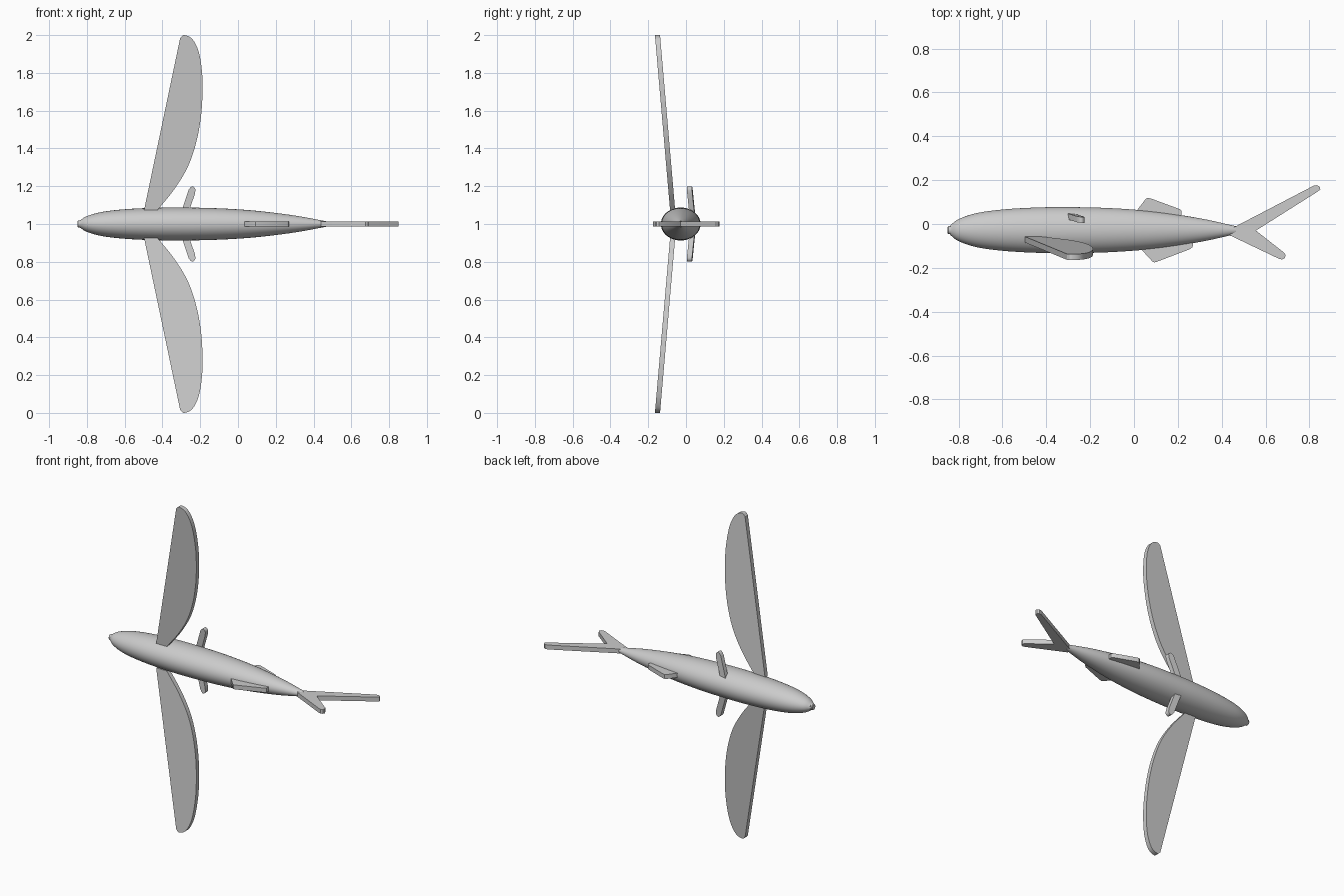
import bpy, bmesh, math
from mathutils import Vector

if "Cube" in bpy.data.objects:
    bpy.data.objects.remove(bpy.data.objects["Cube"])

CY, CZ = -0.028, 1.0      # body axis


def spline(pts, n=6):
    """Catmull-Rom curve through 2D points."""
    p = [Vector(q) for q in pts]
    p = [2 * p[0] - p[1]] + p + [2 * p[-1] - p[-2]]
    out = []
    for a, b, c, d in zip(p, p[1:], p[2:], p[3:]):
        for i in range(n):
            t = i / n
            out.append(0.5 * (2 * b + (c - a) * t + (2 * a - 5 * b + 4 * c - d) * t * t
                              + (3 * b - a - 3 * c + d) * t ** 3))
    return out + [p[-2]]


def finish(bm, name):
    bmesh.ops.recalc_face_normals(bm, faces=bm.faces)
    me = bpy.data.meshes.new(name)
    bm.to_mesh(me)
    bm.free()
    ob = bpy.data.objects.new(name, me)
    bpy.context.collection.objects.link(ob)
    bpy.ops.object.select_all(action='DESELECT')
    bpy.context.view_layer.objects.active = ob
    ob.select_set(True)
    bpy.ops.object.shade_smooth_by_angle(angle=math.radians(35))
    return ob


def loft(name, profile, flat, sides=48):
    """Elliptical rings along x; flat = z radius / y radius."""
    bm = bmesh.new()
    rings = []
    for x, r in profile:
        rings.append([bm.verts.new((x, CY + r * math.cos(a), CZ + flat * r * math.sin(a)))
                      for a in (2 * math.pi * i / sides for i in range(sides))])
    for r0, r1 in zip(rings, rings[1:]):
        for i in range(sides):
            j = (i + 1) % sides
            bm.faces.new((r0[i], r0[j], r1[j], r1[i]))
    bm.faces.new(rings[0])
    bm.faces.new(rings[-1])
    return finish(bm, name)


def plate(name, outline, place, thick):
    """Flat slab: place maps 2D points to 3D, thick is the thickness vector."""
    bm = bmesh.new()
    half = Vector(thick) / 2
    lo, hi = ([bm.verts.new(Vector(place(*p)) + s * half) for p in outline] for s in (-1, 1))
    bm.faces.new(lo)
    bm.faces.new(hi)
    for i in range(len(lo)):
        j = (i + 1) % len(lo)
        bm.faces.new((lo[i], lo[j], hi[j], hi[i]))
    return finish(bm, name)


# Spindle body and small mouth
loft("body", spline([(-0.838, 0.022), (-0.8, 0.05), (-0.72, 0.077), (-0.6, 0.094), (-0.45, 0.103),
                     (-0.3, 0.105), (-0.1, 0.1), (0.1, 0.084), (0.3, 0.054), (0.465, 0.018)]), 0.83)
loft("mouth", [(-0.85, 0.014), (-0.846, 0.018), (-0.83, 0.02), (-0.82, 0.02)], 1.0, 24)

# Outlines as (x, distance from mid plane)
wing = [(-0.497, 0.075)] + spline([
    (-0.306, 0.985), (-0.285, 1.0), (-0.24, 0.977), (-0.205, 0.9), (-0.188, 0.77), (-0.19, 0.64),
    (-0.203, 0.52), (-0.23, 0.4), (-0.272, 0.29), (-0.34, 0.18), (-0.425, 0.075)])
pelvic = [(-0.312, 0.03)] + spline([(-0.262, 0.18), (-0.25, 0.195), (-0.237, 0.198), (-0.226, 0.185),
                                    (-0.228, 0.16)], 3) + [(-0.272, 0.03)]

# Paired wings and pelvic fins, mirrored up and down
for side, s in (("upper", 1), ("lower", -1)):
    plate(side + "_wing", wing,
          lambda x, d: (x, -0.071 - (d - 0.075) * 0.0865, CZ + s * d), (0, 0.027, 0))
    plate(side + "_pelvic_fin", pelvic,
          lambda x, d: (x, 0.028 - (x + 0.265) * 0.1 - (d - 0.1) * 0.07, CZ + s * d), (0, 0.027, 0))

# Fins on the mid plane, outlines as (x, y)
midplane = {
    "dorsal_fin": [(-0.02, 0.02), (0.012, 0.06), (0.053, 0.114), (0.062, 0.119), (0.078, 0.116),
                   (0.208, 0.068), (0.216, 0.06), (0.217, 0.045), (0.2, 0.0)],
    "anal_fin": [(0.0, -0.08), (0.035, -0.118), (0.083, -0.17), (0.093, -0.175), (0.105, -0.172),
                 (0.257, -0.114), (0.267, -0.105), (0.27, -0.09), (0.24, -0.04)],
    "tail_fin": [(0.43, -0.03), (0.465, -0.01), (0.82, 0.175), (0.835, 0.177), (0.847, 0.17),
                 (0.85, 0.158), (0.838, 0.148), (0.556, -0.03), (0.685, -0.131), (0.692, -0.142),
                 (0.687, -0.156), (0.675, -0.162), (0.66, -0.158), (0.44, -0.053)],
}
for name, outline in midplane.items():
    plate(name, outline, lambda x, y: (x, y, CZ), (0, 0, 0.027))
